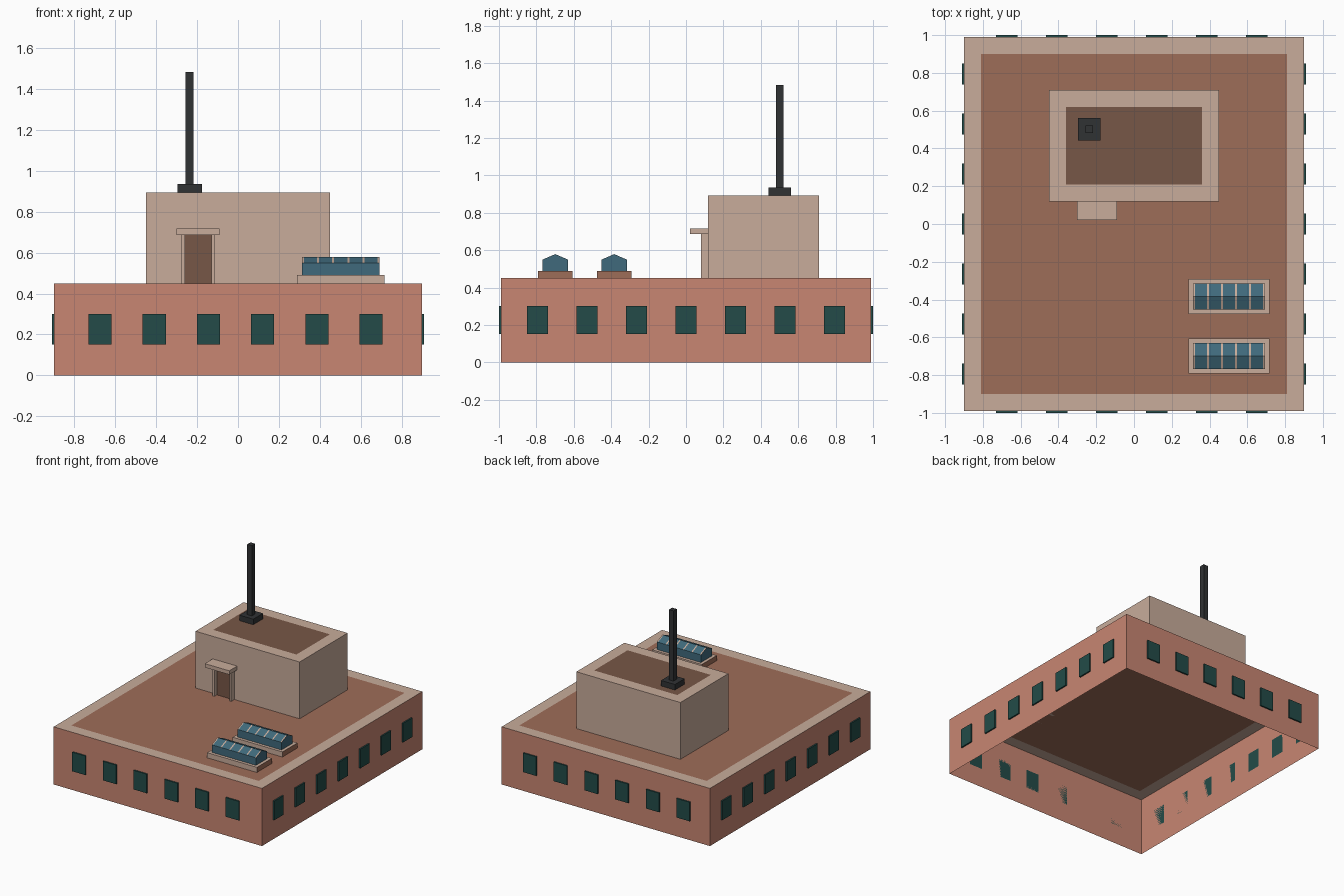
import bpy
import bmesh

if "Cube" in bpy.data.objects:
    bpy.data.objects.remove(bpy.data.objects["Cube"])


def srgb(h):
    c = [int(h[i:i + 2], 16) / 255 for i in (0, 2, 4)]
    return [v / 12.92 if v <= 0.04045 else ((v + 0.055) / 1.055) ** 2.4 for v in c] + [1]


def material(name, h):
    m = bpy.data.materials.new(name)
    m.diffuse_color = srgb(h)
    m.use_nodes = True
    m.node_tree.nodes["Principled BSDF"].inputs["Base Color"].default_value = m.diffuse_color
    return m


BRICK = material("brick_red", "C88672")
STONE = material("pale_stone", "C8AC9B")
ROOF = material("roof_brown", "9E6D59")
DARK = material("dark_brown", "775747")
WINDOW = material("window_green", "234B48")
GLASS = material("skylight_blue", "406A7C")
METAL = material("charcoal_metal", "303234")


def finish(bm, name, mats):
    me = bpy.data.meshes.new(name)
    bm.normal_update()
    bm.to_mesh(me)
    bm.free()
    for m in mats:
        me.materials.append(m)
    ob = bpy.data.objects.new(name, me)
    bpy.context.collection.objects.link(ob)
    return ob


def add_box(bm, x0, x1, y0, y1, z0, z1):
    vs = bmesh.ops.create_cube(bm, size=1)["verts"]
    for v in vs:
        v.co.x = x1 if v.co.x > 0 else x0
        v.co.y = y1 if v.co.y > 0 else y0
        v.co.z = z1 if v.co.z > 0 else z0
    bm.normal_update()


def box(name, mat, *bounds):
    bm = bmesh.new()
    add_box(bm, *bounds)
    return finish(bm, name, [mat])


def block(name, bounds, wall, rim, panel, border):
    """Bottomless block whose flat top has a border and an inner panel."""
    bm = bmesh.new()
    add_box(bm, *bounds)
    bmesh.ops.delete(bm, geom=[f for f in bm.faces if f.normal.z < -0.5], context='FACES_ONLY')
    top = next(f for f in bm.faces if f.normal.z > 0.5)
    ring = bmesh.ops.inset_region(bm, faces=[top], thickness=border, use_even_offset=True)["faces"]
    for f in ring:
        f.material_index = 1
    top.material_index = 2
    return finish(bm, name, [wall, rim, panel])


# Main building and rooftop house
WX, WY, H = 0.899, 0.989, 0.45
block("main_building", (-WX, WX, -WY, WY, 0, H), BRICK, STONE, ROOF, 0.09)
block("rooftop_house", (-0.449, 0.449, 0.118, 0.71, H, 0.893), STONE, STONE, DARK, 0.09)

# Window plates on all four walls
T, HW, Z0, Z1 = 0.011, 0.0565, 0.152, 0.301
for name, s in (("front_windows", -1), ("back_windows", 1)):
    bm = bmesh.new()
    for i in range(6):
        x = -0.012 + (i - 2.5) * 0.265
        y = sorted((s * WY, s * (WY + T)))
        add_box(bm, x - HW, x + HW, *y, Z0, Z1)
    finish(bm, name, [WINDOW])
for name, s in (("left_windows", -1), ("right_windows", 1)):
    bm = bmesh.new()
    for i in range(7):
        y = (i - 3) * 0.2646
        x = sorted((s * WX, s * (WX + T)))
        add_box(bm, *x, y - HW, y + HW, Z0, Z1)
    finish(bm, name, [WINDOW])

# Doorway: two posts, door leaf and canopy
box("door_post_left", STONE, -0.276, -0.26, 0.079, 0.118, H, 0.687)
box("door_post_right", STONE, -0.13, -0.114, 0.079, 0.118, H, 0.687)
box("door", DARK, -0.26, -0.13, 0.11, 0.118, H, 0.687)
box("door_canopy", STONE, -0.301, -0.09, 0.021, 0.118, 0.687, 0.717)

# Chimney pipe on a square foot
box("chimney_foot", METAL, -0.297, -0.177, 0.441, 0.561, 0.893, 0.936)
box("chimney_pipe", METAL, -0.257, -0.217, 0.481, 0.521, 0.936, 1.484)


def skylight(name, yc):
    # Kerb: pale with brown ends
    bm = bmesh.new()
    add_box(bm, 0.288, 0.717, yc - 0.0925, yc + 0.0925, H, 0.49)
    for f in bm.faces:
        f.material_index = int(abs(f.normal.x) > 0.5)
    finish(bm, name + "_kerb", [STONE, ROOF])

    # Gabled glass swept along x, with narrow pale bars between five panes
    x0, x1, bar, hy = 0.312, 0.693, 0.01, 0.069
    pitch = (x1 - x0 - bar) / 5
    xs = []
    for i in range(6):
        xs += [x0 + i * pitch, x0 + i * pitch + bar]
    profile = [(-hy, 0.49), (-hy, 0.549), (0, 0.579), (hy, 0.549), (hy, 0.49)]
    bm = bmesh.new()
    rows = [[bm.verts.new((x, yc + y, z)) for y, z in profile] for x in xs]
    for i in range(len(xs) - 1):
        for j in range(4):
            a, b = rows[i], rows[i + 1]
            f = bm.faces.new((a[j], a[j + 1], b[j + 1], b[j]))
            f.material_index = int(i % 2 == 0 and j in (1, 2))
    bm.faces.new(rows[0])
    bm.faces.new(rows[-1])
    bmesh.ops.recalc_face_normals(bm, faces=bm.faces[:])
    # The open underside can confuse the orientation, so check a roof face
    bm.normal_update()
    if sum(f.normal.z for f in bm.faces) < 0:
        bmesh.ops.reverse_faces(bm, faces=bm.faces[:])
    finish(bm, name + "_glass", [GLASS, STONE])


skylight("rear_skylight", -0.384)
skylight("front_skylight", -0.699)
